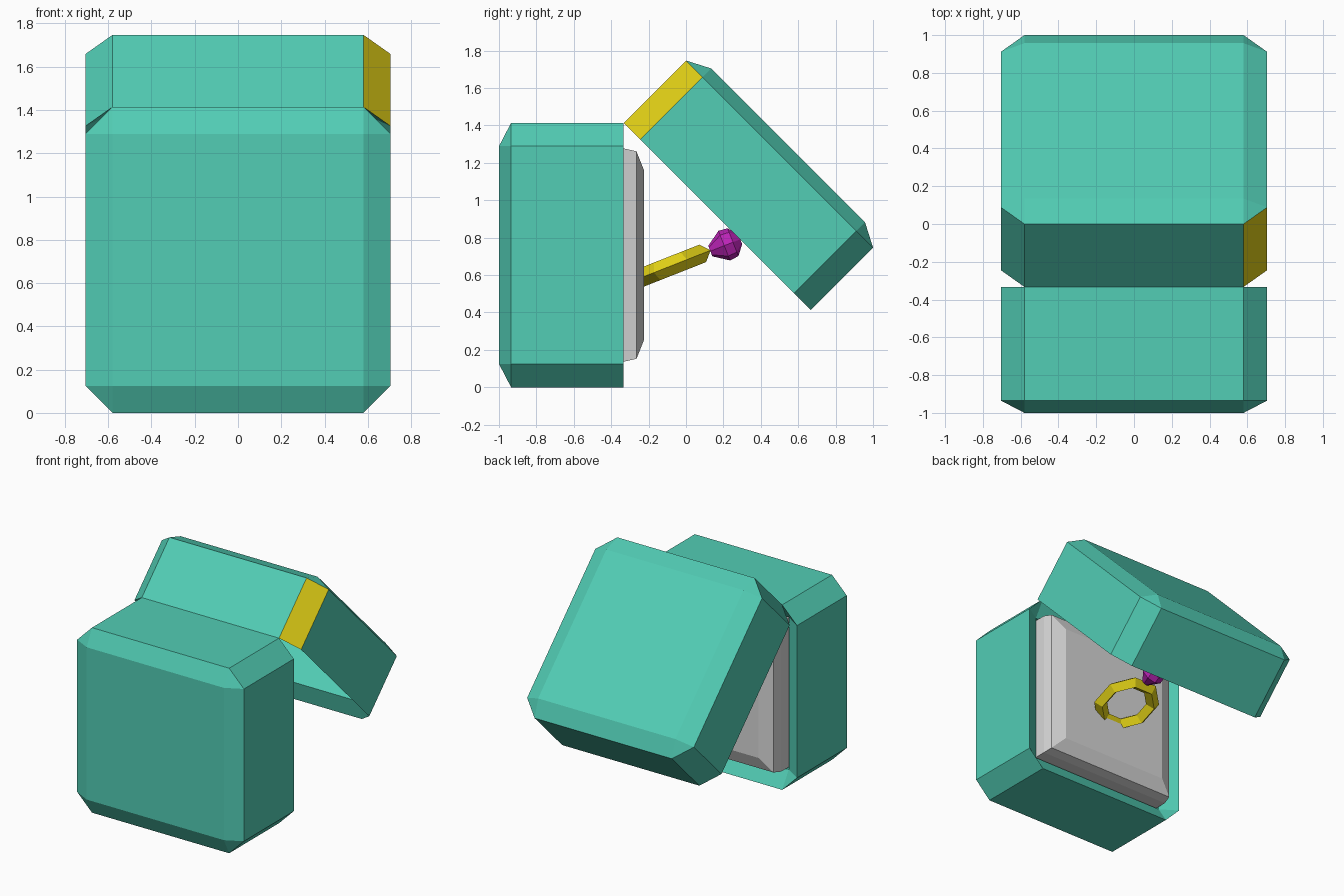
import bpy, bmesh, math
from mathutils import Vector

if "Cube" in bpy.data.objects:
    bpy.data.objects.remove(bpy.data.objects["Cube"])


def material(name, rgb):
    m = bpy.data.materials.new(name)
    m.diffuse_color = (*rgb, 1)
    m.use_nodes = True
    m.node_tree.nodes["Principled BSDF"].inputs["Base Color"].default_value = m.diffuse_color
    return m


TEAL = material("teal", (0.084, 0.61, 0.46))
YELLOW = material("yellow", (0.75, 0.63, 0.008))
MAGENTA = material("magenta", (0.50, 0.017, 0.47))
GREY = material("light grey", (0.68, 0.68, 0.68))


def finish(bm, name, mats):
    bmesh.ops.remove_doubles(bm, verts=bm.verts[:], dist=0.0005)
    bmesh.ops.recalc_face_normals(bm, faces=bm.faces[:])
    bm.normal_update()
    me = bpy.data.meshes.new(name)
    bm.to_mesh(me)
    bm.free()
    ob = bpy.data.objects.new(name, me)
    for m in mats:
        me.materials.append(m)
    bpy.context.collection.objects.link(ob)
    return ob


def loft(rings, caps=True, closed=False):
    """Skin a list of equally long point rings."""
    bm = bmesh.new()
    vs = [[bm.verts.new(p) for p in r] for r in rings]
    n = len(rings[0])
    pairs = list(zip(vs, vs[1:])) + ([(vs[-1], vs[0])] if closed else [])
    for a, b in pairs:
        for i in range(n):
            j = (i + 1) % n
            bm.faces.new((a[i], a[j], b[j], b[i]))
    if caps and not closed:
        bm.faces.new(vs[0])
        bm.faces.new(vs[-1])
    return bm


def octagon(w, h, c):
    """Rectangle w x h (half sizes) with corners cut by c."""
    return [(w, h - c), (w - c, h), (c - w, h), (-w, h - c),
            (-w, c - h), (c - w, -h), (w - c, -h), (w, c - h)]


W, H, C, SLOPE = 0.705, 0.707, 0.125, 0.065
HINGE = Vector((0, -0.333, 2 * H))


def box_half(name, wall, angle, mats):
    # down: away from the hinge, out: away from the opening
    out = Vector((0, math.cos(angle), math.sin(angle)))
    down = Vector((0, math.sin(angle), -math.cos(angle)))
    if angle == 0:
        out = -out
    # outer face, outer wall, sloped rim, hollow inside
    layers = [(W - C, H - C, 0, wall + SLOPE), (W, H, C, wall), (W, H, C, 0),
              (W - C, H - C, 0, 0.08), (W - C, H - C, 0, wall - 0.03)]
    rings = [[HINGE + Vector((x, 0, 0)) + down * (H - v) + out * t
              for x, v in octagon(w, h, c)] for w, h, c, t in layers]
    bm = loft(rings)
    ob = finish(bm, name, mats)
    return ob, down, out


# Base and tilted lid
box_half("box_base", 0.602, 0, [TEAL])
lid, down, out = box_half("box_lid", 0.471, math.pi / 4, [TEAL, YELLOW])

# Yellow corner of the lid beside the hinge
for p in lid.data.polygons:
    n = p.normal
    if n.x > 0.5 and n.dot(down) < -0.5 and abs(n.dot(out)) < 0.1:
        p.material_index = 1

# Cushion with sloped edge
zc = H
cushion = [(0.575, -0.88), (0.57, -0.333), (0.555, -0.265), (0.455, -0.225)]
finish(loft([[(x, y, zc + z) for x, z in
              ((s, s), (-s, s), (-s, -s), (s, -s))] for s, y in cushion]),
       "cushion", [GREY])

# Ring: eight segments with a diamond cross-section, tilted upward
tilt = math.radians(21.5)
U = Vector((0, math.cos(tilt), math.sin(tilt)))
V = Vector((0, -math.sin(tilt), math.cos(tilt)))
X = Vector((1, 0, 0))
centre = Vector((0, -0.083, 0.648))
R, r = 0.20, 0.05
rings = []
for k in range(8):
    a = math.radians(22.5 + 45 * k)
    d = X * math.sin(a) + U * math.cos(a)
    rings.append([centre + d * (R + r * math.cos(b)) + V * r * math.sin(b)
                  for b in (0, math.pi / 2, math.pi, 3 * math.pi / 2)])
finish(loft(rings, closed=True), "ring_band", [YELLOW])

# Gem on the tip of the ring
tip = Vector((0, 0.13, 0.728))
profile = [(0, 0.03), (0.08, 0.085), (0.13, 0.08), (0.172, 0.028)]
finish(loft([[tip + U * u + X * q * math.cos(a) + V * q * math.sin(a)
              for a in (math.pi * k / 4 for k in range(8))]
             for u, q in profile]), "gem", [MAGENTA])
